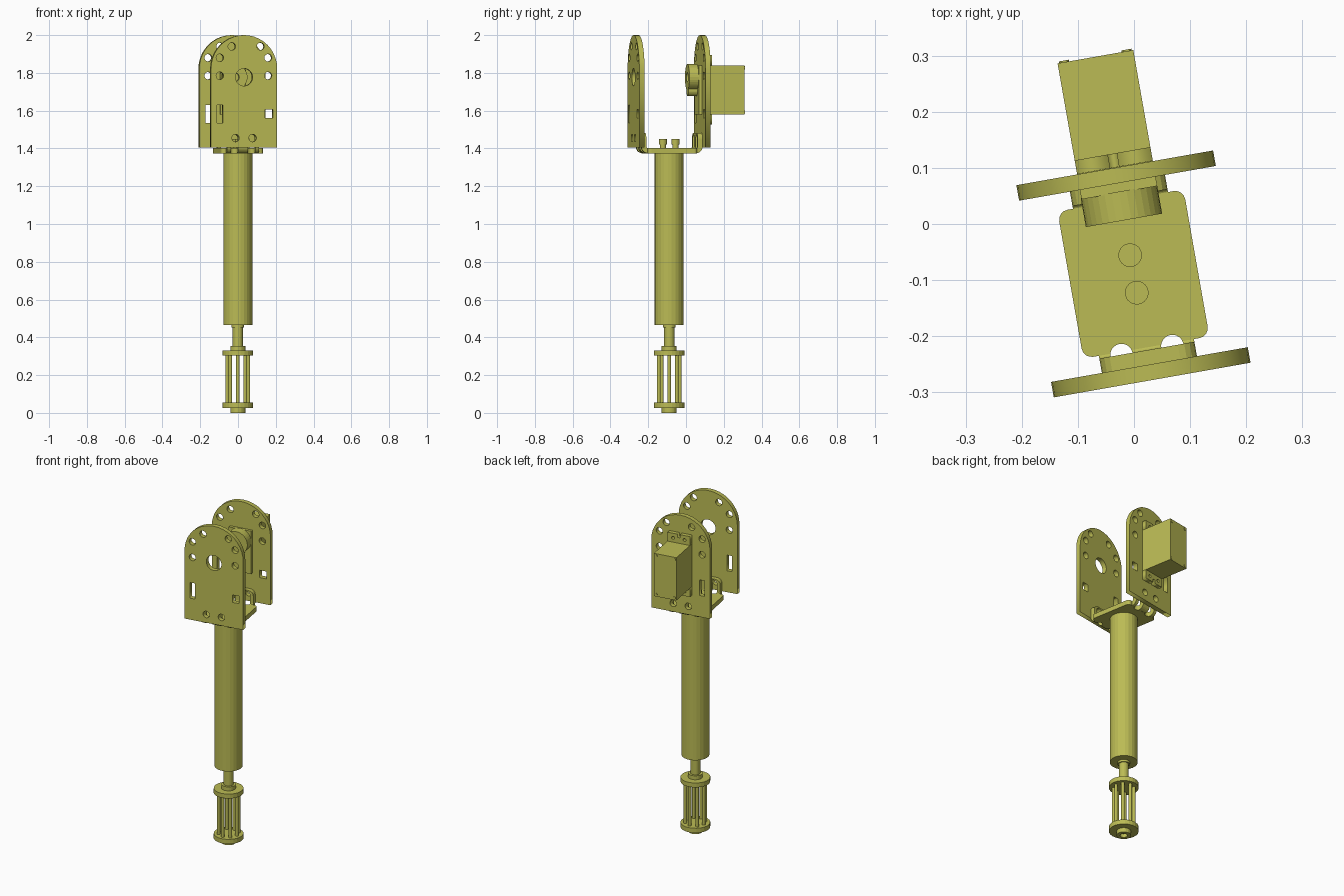
import bpy, bmesh, math
from mathutils import Matrix, Vector

if "Cube" in bpy.data.objects:
    bpy.data.objects.remove(bpy.data.objects["Cube"])

mat = bpy.data.materials.new("olive")
mat.diffuse_color = (0.5, 0.5, 0.09, 1)
mat.use_nodes = True
mat.node_tree.nodes["Principled BSDF"].inputs["Base Color"].default_value = mat.diffuse_color
parts = []


def finish(name, mesh):
    ob = bpy.data.objects.new(name, mesh)
    bpy.context.collection.objects.link(ob)
    mesh.materials.clear()
    mesh.materials.append(mat)
    parts.append(ob)
    return ob


def from_bm(name, bm):
    bmesh.ops.recalc_face_normals(bm, faces=bm.faces[:])
    mesh = bpy.data.meshes.new(name)
    bm.to_mesh(mesh)
    bm.free()
    return finish(name, mesh)


def box(name, lo, hi, round_z=0):
    bm = bmesh.new()
    lo, hi = Vector(lo), Vector(hi)
    m = Matrix.Translation((lo + hi) / 2) @ Matrix.Diagonal((*(hi - lo), 1))
    bmesh.ops.create_cube(bm, size=1, matrix=m)
    if round_z:
        es = [e for e in bm.edges if abs(e.verts[0].co.z - e.verts[1].co.z) > 1e-4]
        bmesh.ops.bevel(bm, geom=es, offset=round_z, segments=4, profile=0.5, affect='EDGES')
    return from_bm(name, bm)


def cyl(name, r, a, b, at=(0, 0), axis='Z', n=24):
    """Cylinder from a to b along Z at (x, y), or along Y at (x, z)."""
    bm = bmesh.new()
    mid = (a + b) / 2
    if axis == 'Z':
        m = Matrix.Translation((at[0], at[1], mid))
    else:
        m = Matrix.Translation((at[0], mid, at[1])) @ Matrix.Rotation(math.pi / 2, 4, 'X')
    bmesh.ops.create_cone(bm, cap_ends=True, segments=n, radius1=r, radius2=r, depth=b - a, matrix=m)
    return from_bm(name, bm)


def cut(ob, cutters):
    for c in cutters:
        md = ob.modifiers.new("cut", 'BOOLEAN')
        md.operation, md.solver, md.object = 'DIFFERENCE', 'EXACT', c
    dg = bpy.context.evaluated_depsgraph_get()
    mesh = bpy.data.meshes.new_from_object(ob.evaluated_get(dg))
    ob.modifiers.clear()
    ob.data = mesh


def discard(obs):
    for o in obs:
        parts.remove(o)
        bpy.data.objects.remove(o)


def ring(x, z, r, n=20):
    return [(x + r * math.cos(2 * math.pi * i / n), z + r * math.sin(2 * math.pi * i / n)) for i in range(n)]


def rect(x0, x1, z0, z1):
    return [(x0, z0), (x1, z0), (x1, z1), (x0, z1)]


def sheet(name, loops, y, thick):
    """Flat sheet in the XZ plane; the first loop is the outline, the rest are holes."""
    cu = bpy.data.curves.new(name, 'CURVE')
    cu.dimensions, cu.fill_mode, cu.extrude = '2D', 'BOTH', thick / 2
    for pts in loops:
        sp = cu.splines.new('POLY')
        sp.points.add(len(pts) - 1)
        for p, q in zip(sp.points, pts):
            p.co = (q[0], q[1], 0, 1)
        sp.use_cyclic_u = True
    tmp = bpy.data.objects.new("tmp", cu)
    bpy.context.collection.objects.link(tmp)
    dg = bpy.context.evaluated_depsgraph_get()
    mesh = bpy.data.meshes.new_from_object(tmp.evaluated_get(dg))
    bpy.data.objects.remove(tmp)
    mesh.transform(Matrix.Translation((0, y, 0)) @ Matrix.Rotation(math.pi / 2, 4, 'X'))
    return finish(name, mesh)


# Arched side plates with mounting holes
R = 0.178
outline = [(-R, 1.405), (R, 1.405)] + [
    (R * math.cos(math.pi * i / 20), 2 - R + R * math.sin(math.pi * i / 20)) for i in range(21)]
holes = [ring(x, z, 0.02) for x, z in [
    (-0.13, 1.785), (-0.13, 1.88), (-0.066, 1.94), (0.088, 1.94), (0.129, 1.88), (0.129, 1.785),
    (-0.046, 1.455), (0.046, 1.455)]]
holes += [rect(-0.146, -0.114, 1.535, 1.63), rect(0.112, 0.154, 1.56, 1.605)]
sheet("front_plate", [outline] + holes + [ring(0, 1.777, 0.046, 28)], -0.178, 0.028)
sheet("back_plate", [outline] + holes + [rect(-0.066, 0.066, 1.585, 1.835)], 0.178, 0.028)

# U bracket: bent strip plus a wider base
def corner(cy, cz, r, a0, a1, n=5):
    return [(cy + r * math.cos(math.radians(a0 + (a1 - a0) * i / n)),
             cz + r * math.sin(math.radians(a0 + (a1 - a0) * i / n))) for i in range(n + 1)]

half = [(0.138, 1.482), (0.164, 1.482)]
outer = corner(0.131, 1.408, 0.033, 0, -90)
inner = corner(0.131, 1.409, 0.007, -90, 0)
right = inner + half + outer
left = [(-y, z) for y, z in reversed(right)]
bm = bmesh.new()
face = bm.faces.new([bm.verts.new((-0.086, y, z)) for y, z in right + left])
ext = bmesh.ops.extrude_face_region(bm, geom=[face])
bmesh.ops.translate(bm, vec=(0.172, 0, 0), verts=[v for v in ext['geom'] if isinstance(v, bmesh.types.BMVert)])
tips = [e for e in bm.edges if all(v.co.z > 1.48 for v in e.verts)
        and abs(e.verts[0].co.x - e.verts[1].co.x) < 1e-5]
bmesh.ops.bevel(bm, geom=tips, offset=0.03, segments=4, profile=0.5, affect='EDGES')
strip = from_bm("bracket_strip", bm)
base = box("bracket_base", (-0.114, -0.133, 1.3745), (0.114, 0.133, 1.4025), 0.018)

# Slots that run across both bends
cutters = []
for sx in (-1, 1):
    for sy in (-1, 1):
        x = 0.046 * sx
        y0, y1 = sorted((0.1375 * sy, 0.2 * sy))
        cutters += [cyl("slot_round", 0.02, 1.35, 1.43, (x, 0.1385 * sy)),
                    box("slot_side", (x - 0.0195, y0, 1.35), (x + 0.0195, y1, 1.455)),
                    cyl("slot_top", 0.02, min(0.13 * sy, 0.2 * sy), max(0.13 * sy, 0.2 * sy), (x, 1.455), 'Y')]
cut(strip, cutters)
cut(base, cutters)
discard(cutters)

# Bracket screws
for y in (-0.034, 0.034):
    cyl("screw_shank", 0.016, 1.40, 1.425, (0, y))
    cyl("screw_head", 0.021, 1.422, 1.45, (0, y))

# Motor housing, mounting ears and output boss
box("motor_body", (-0.068, 0.147, 1.58), (0.069, 0.393, 1.84))
for lo, hi in ((1.527, 1.581), (1.839, 1.894)):
    mid = (lo + hi) / 2
    edge = [(-0.068, lo), (0.069, lo), (0.069, hi), (-0.068, hi)]
    if lo > 1.7:
        edge[3:3] = [(0.008, hi), (0.008, hi - 0.02), (-0.008, hi - 0.02), (-0.008, hi)]
    else:
        edge[1:1] = [(-0.008, lo), (-0.008, lo + 0.02), (0.008, lo + 0.02), (0.008, lo)]
    sheet("motor_ear", [edge] + [ring(x, mid, 0.009, 12) for x in (-0.035, 0.035)], 0.205, 0.025)
boss = cyl("motor_boss", 0.069, 0.097, 0.149, (0, 1.777), 'Y', 32)
bore = cyl("bore", 0.025, 0.05, 0.115, (0, 1.777), 'Y')
cut(boss, [bore])
discard([bore])
cyl("motor_small_boss", 0.03, 0.098, 0.149, (0, 1.707), 'Y')
for x in (-0.056, 0.057):
    for z in (1.593, 1.827):
        cyl("motor_corner_screw", 0.009, 0.385, 0.396, (x, z), 'Y', 12)

# Tube and shaft
cyl("tube", 0.077, 0.465, 1.375)
cyl("tube_collar", 0.034, 0.452, 0.466)
cyl("shaft", 0.027, 0.35, 0.46)

# Cage: two discs, eight rods and hubs
cyl("upper_hub", 0.04, 0.329, 0.354)
cyl("upper_disc", 0.082, 0.303, 0.33)
cyl("lower_disc", 0.082, 0.027, 0.055)
hub = cyl("lower_hub", 0.04, 0.0, 0.028)
bore = cyl("bore", 0.02, -0.02, 0.02)
cut(hub, [bore])
discard([bore])
for i in range(8):
    a = math.pi * i / 4 + math.radians(-10)
    cyl("cage_rod", 0.0095, 0.05, 0.308, (0.056 * math.cos(a), 0.056 * math.sin(a)), n=12)

# The whole assembly is turned ten degrees about its tube axis
turn = Matrix.Translation((-0.001, -0.089, 0)) @ Matrix.Rotation(math.radians(10), 4, 'Z')
for ob in parts:
    ob.data.transform(turn)
